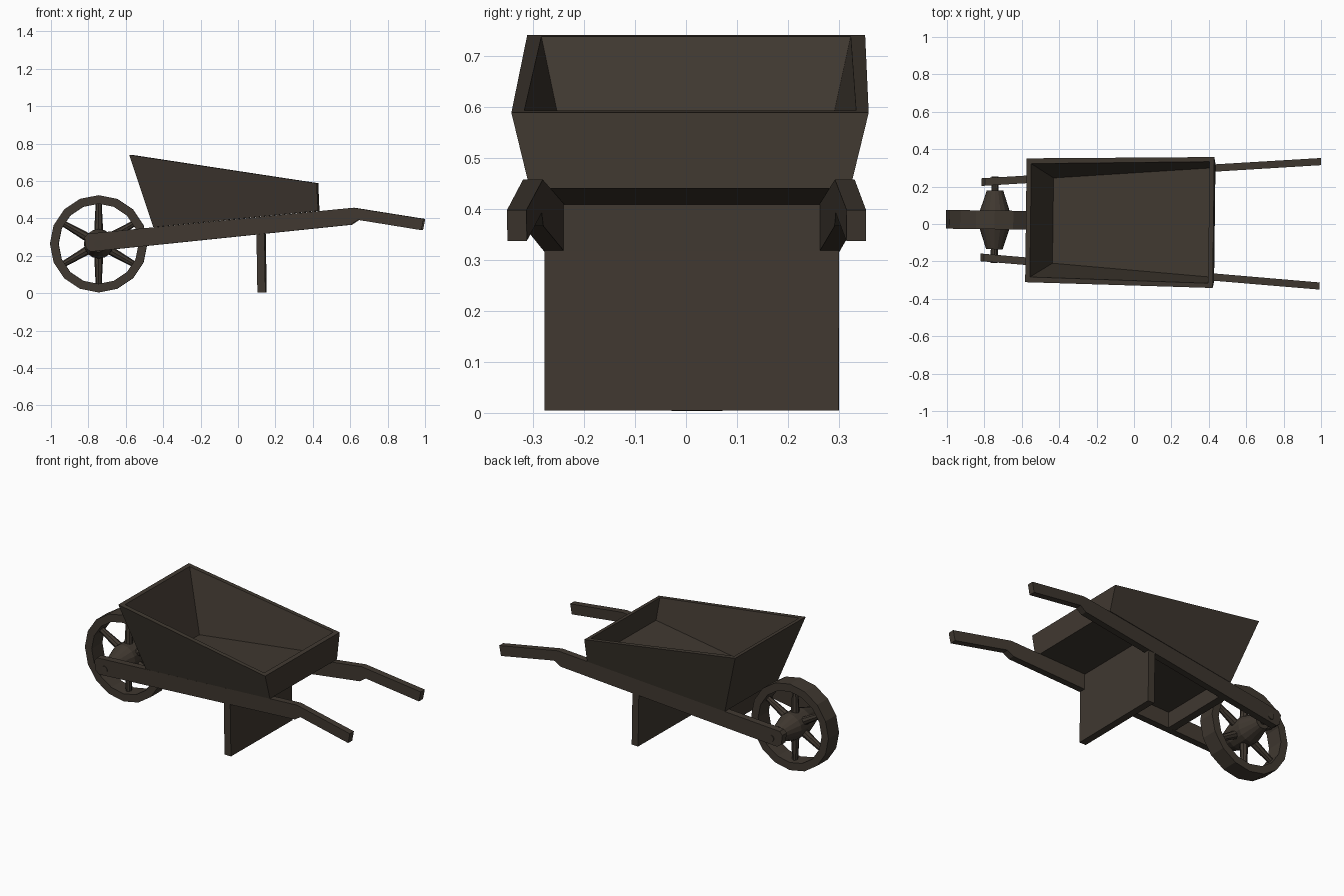
import bpy, bmesh, math
from mathutils import Matrix, Vector

if "Cube" in bpy.data.objects:
    bpy.data.objects.remove(bpy.data.objects["Cube"])

wood = bpy.data.materials.new("dark brown wood")
wood.diffuse_color = (0.051, 0.040, 0.030, 1)
wood.use_nodes = True
wood.node_tree.nodes["Principled BSDF"].inputs["Base Color"].default_value = wood.diffuse_color

# the whole barrow is turned very slightly about z
PLACE = Matrix.Translation((0, 0.013, 0)) @ Matrix.Rotation(-0.012, 4, 'Z')


def make(name, bm):
    bmesh.ops.recalc_face_normals(bm, faces=bm.faces)
    bm.transform(PLACE)
    me = bpy.data.meshes.new(name)
    bm.to_mesh(me)
    bm.free()
    me.materials.append(wood)
    ob = bpy.data.objects.new(name, me)
    bpy.context.collection.objects.link(ob)
    return ob


def slab(name, profile, y0, y1):
    """Side profile (x, z) spread between two y limits that depend on x."""
    bm = bmesh.new()
    a = [bm.verts.new((x, y0(x), z)) for x, z in profile]
    b = [bm.verts.new((x, y1(x), z)) for x, z in profile]
    bm.faces.new(a)
    bm.faces.new(b[::-1])
    n = len(a)
    for i in range(n):
        j = (i + 1) % n
        bm.faces.new((a[i], b[i], b[j], a[j]))
    return make(name, bm)


WX, WZ = -0.745, 0.264


def lathe(name, rings, sides, closed=False):
    """Turn (radius, y) rings about the wheel axle."""
    bm = bmesh.new()
    loops = []
    for r, y in rings:
        loops.append([bm.verts.new((WX + r * math.sin(2 * math.pi * k / sides), y,
                                    WZ + r * math.cos(2 * math.pi * k / sides)))
                      for k in range(sides)])
    for i in range(len(loops) if closed else len(loops) - 1):
        p, q = loops[i], loops[(i + 1) % len(loops)]
        for k in range(sides):
            m = (k + 1) % sides
            bm.faces.new((p[k], p[m], q[m], q[k]))
    if not closed:
        bm.faces.new(loops[0])
        bm.faces.new(loops[-1])
    return make(name, bm)


# rail spread and height along x
def inner(x): return 0.182 + 0.0733 * (x + 0.8)
def outer(x): return 0.223 + 0.0717 * (x + 0.8)
def top(x): return 0.318 + 0.0975 * (x + 0.8)
def bottom(x): return 0.222 + 0.1025 * (x + 0.79)


# two long rails ending in handles
rail = [(-0.80, top(-0.80)), (-0.818, 0.298), (-0.810, 0.240), (-0.785, 0.222),
        (0.607, 0.366), (0.645, 0.392), (0.985, 0.337), (0.997, 0.397),
        (0.62, 0.457)]
for side, s in (("left", -1), ("right", 1)):
    slab(side + "_rail", rail, lambda x: s * inner(x), lambda x: s * outer(x))

# cross beams between the rails
for name, x in (("rear_cross_beam", 0.124), ("front_cross_beam", -0.42)):
    l, r = x - 0.021, x + 0.021
    slab(name, [(l, bottom(l)), (r, bottom(r)), (r, top(r) - 0.002), (l, top(l) - 0.002)],
         lambda x: -inner(x), inner)

# plank leg
slab("plank_leg", [(0.107, 0.005), (0.150, 0.005), (0.145, bottom(0.145)),
                   (0.102, bottom(0.102))], lambda x: -0.288, lambda x: 0.288)

# tray: (x, half width, z) of each end, outside then inside
shell = [(-0.45, 0.249, 0.353), (0.432, 0.314, 0.440), (0.425, 0.350, 0.588), (-0.578, 0.331, 0.740)]
hollow = [(-0.433, 0.228, 0.386), (0.402, 0.291, 0.468), (0.400, 0.325, 0.592), (-0.553, 0.303, 0.737)]
bm = bmesh.new()
o = [[bm.verts.new((x, s * w, z)) for x, w, z in shell] for s in (-1, 1)]
h = [[bm.verts.new((x, s * w, z)) for x, w, z in hollow] for s in (-1, 1)]
for box in (o, h):
    a, b = box
    bm.faces.new(a)
    bm.faces.new(b)
    for i in (3, 0, 1):
        j = (i + 1) % 4
        bm.faces.new((a[i], a[j], b[j], b[i]))
rim_o = [o[0][2], o[0][3], o[1][3], o[1][2]]
rim_i = [h[0][2], h[0][3], h[1][3], h[1][2]]
for i in range(4):
    j = (i + 1) % 4
    bm.faces.new((rim_o[i], rim_o[j], rim_i[j], rim_i[i]))
make("tray", bm)

# wheel
lathe("wheel_rim", [(0.26, -0.05), (0.26, 0.05), (0.214, 0.05), (0.214, -0.05)], 16, True)
lathe("wheel_hub", [(0.044, -0.157), (0.079, -0.05), (0.079, 0.05), (0.044, 0.157)], 16)
lathe("axle", [(0.02, -0.231), (0.02, 0.231)], 10)
bm = bmesh.new()
for k in range(6):
    m = (Matrix.Translation((WX, 0, WZ)) @ Matrix.Rotation(k * math.pi / 3, 4, 'Y')
         @ Matrix.Translation((0, 0, 0.143)))
    bmesh.ops.create_cone(bm, cap_ends=True, segments=8, radius1=0.024, radius2=0.016,
                          depth=0.155, matrix=m)
make("wheel_spokes", bm)
